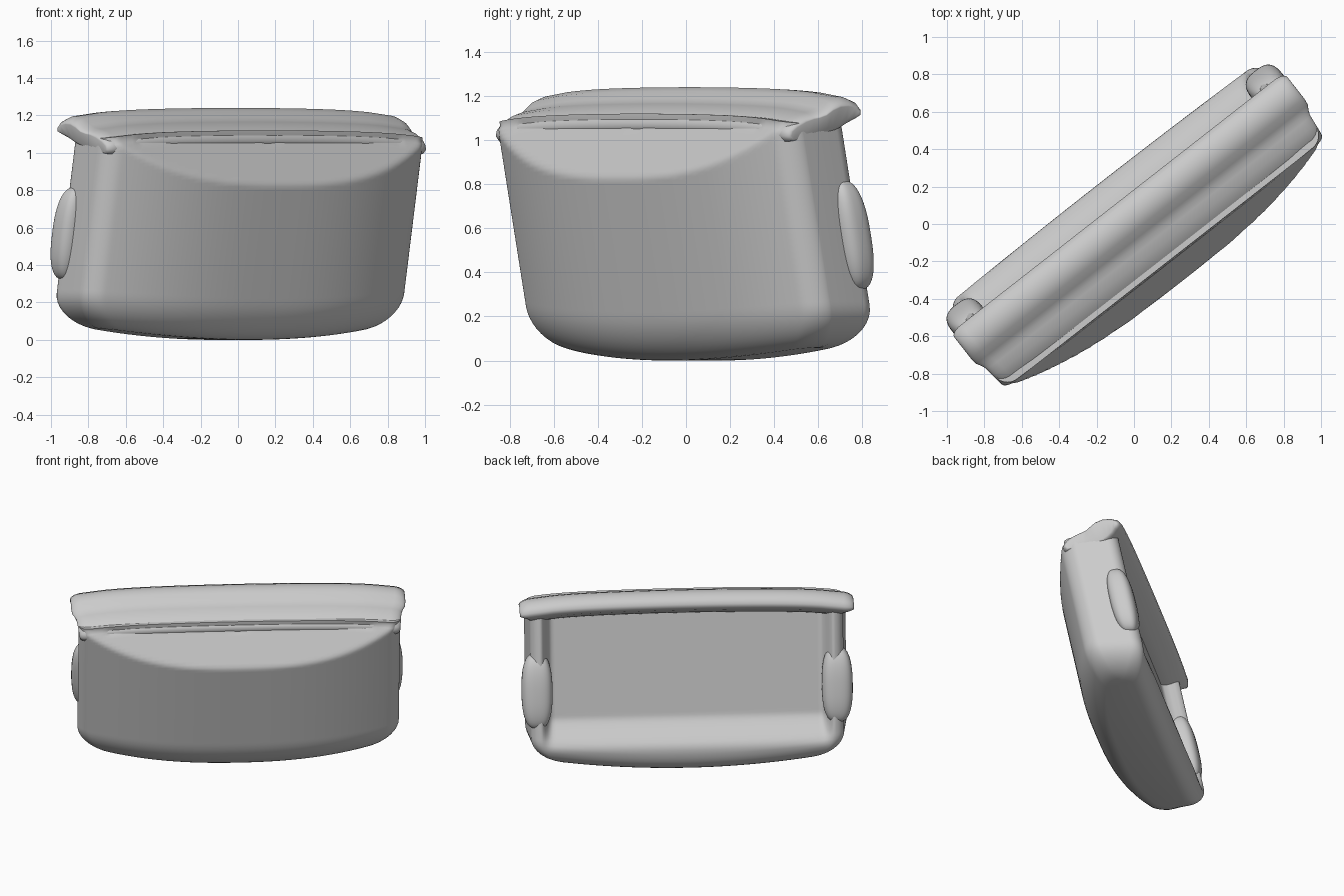
import bpy, bmesh
from math import sin, cos, pi, sqrt, radians, copysign

if "Cube" in bpy.data.objects:
    bpy.data.objects.remove(bpy.data.objects["Cube"])

ANG = radians(38)
L = 1.06


def place(u, w, z):
    # Leaning, diagonal frame: u = length, w = depth (back positive)
    v = w + 0.2 * max(0.0, 1.1 - z)
    return (u * cos(ANG) - v * sin(ANG), u * sin(ANG) + v * cos(ANG), z)


def smooth(a, b, x):
    t = min(1, max(0, (x - a) / (b - a)))
    return t * t * (3 - 2 * t)


def drop(u):
    # How far the top sinks towards the ends
    q = (u / L) ** 2
    return 0.02 * q + 0.022 * q ** 3


def loft(name, rings, angle=50):
    # Skin closed rings and cap the ends by pairing opposite points
    bm = bmesh.new()
    rows = [[bm.verts.new(p) for p in r] for r in rings]
    n = len(rows[0])
    for a, b in zip(rows, rows[1:]):
        for i in range(n):
            j = (i + 1) % n
            bm.faces.new((a[i], a[j], b[j], b[i]))
    for r in (rows[0], rows[-1]):
        for i in range(n // 2 - 1):
            bm.faces.new((r[i], r[i + 1], r[n - 2 - i], r[n - 1 - i]))
    bmesh.ops.recalc_face_normals(bm, faces=bm.faces)
    me = bpy.data.meshes.new(name)
    bm.to_mesh(me)
    bm.free()
    ob = bpy.data.objects.new(name, me)
    bpy.context.collection.objects.link(ob)
    bpy.context.view_layer.objects.active = ob
    ob.select_set(True)
    bpy.ops.object.shade_smooth_by_angle(angle=radians(angle))
    ob.select_set(False)
    return ob


def corner(u, half, r):
    # Depth lost near the rounded end of a row
    x = max(0.0, abs(u) - (half - r))
    return r - sqrt(max(0.0, r * r - x * x))


# Body: bowed front with a sloping cut, recessed back panel, rounded base
N = 80
samples = [-cos(pi * i / N) for i in range(N + 1)]
samples = [0.55 * s + 0.45 * sin(pi / 2 * s) for s in samples]
levels = [(1 - sin(a * pi / 20), 0.2 * (1 - cos(a * pi / 20))) for a in range(11)]
levels += [(0, 0.2 + 0.92 * k / 46) for k in range(1, 47)]
body = []
for inset, h in levels:
    front, back = [], []
    for s in samples:
        half = L - 0.2 * inset
        u = s * half
        q = (u / L) ** 2
        z = h + 0.09 * q * max(0, 1 - h / 0.6) - drop(u) * h / 1.12
        wf = -0.265 - 0.19 * (1 - q ** 1.4)
        cut = -0.28 - 0.175 * (1.06 - z) / 0.23
        wf = max(wf, cut) if z < 1.06 else -0.27
        wf += 0.14 * inset + corner(u, half, 0.08)
        wb = 0.1 - 0.14 * inset - corner(u, half, 0.08)
        wb -= 0.12 * (1 - smooth(0.91, 0.99, abs(u))) * smooth(0.18, 0.36, z)
        front.append(place(u * 1.025, wf, z))
        back.append(place(u, wb, z))
    body.append(front + back[::-1])
loft("body", body)

# Top rim: stepped profile (depth, height, half length) swept along the length
profile = [(0.145, 1.19, 1.13), (0.12, 1.22, 1.13),
           (0.07, 1.238, 1.13), (0.02, 1.24, 1.13), (-0.03, 1.222, 1.13),
           (-0.07, 1.19, 1.125), (-0.1, 1.172, 1.11), (-0.13, 1.165, 1.10),
           (-0.18, 1.15, 1.095), (-0.24, 1.12, 1.09), (-0.275, 1.09, 1.085),
           (-0.287, 1.06, 1.085), (-0.275, 1.03, 1.08), (-0.2, 1.03, 1.08),
           (-0.14, 1.04, 1.075), (-0.08, 1.05, 1.07), (-0.03, 1.06, 1.07),
           (0.01, 1.07, 1.07), (0.05, 1.09, 1.08), (0.09, 1.115, 1.09),
           (0.125, 1.14, 1.11), (0.145, 1.165, 1.13)]
R = 0.07
stations = [(R * (1 - sin(a * pi / 16)), cos(a * pi / 16)) for a in range(8, -1, -1)]
stations = [(R * (1 - cos(a * pi / 16)), sin(a * pi / 16)) for a in range(8, -1, -1)]
stations = [(R * (1 - cos(a * pi / 16)), cos(pi / 2 - a * pi / 16)) for a in range(9)]
ends = [(R * (1 - sin(a * pi / 16)), cos(a * pi / 16)) for a in range(8, -1, -1)]
path = [(-1, d, c) for d, c in ends]
path += [(-1 + 2 * k / 40, None, 1) for k in range(4, 37)]
path += [(1, d, c) for d, c in ends[::-1]]
rim = []
for t, d, c in path:
    ring = []
    for w, z, half in profile:
        u = t * (half - d) if d is not None else t * half
        mid = 1.13 + 0.25 * (w + 0.06)
        k = 0.6 + 0.4 * c
        ring.append(place(u, -0.065 + (w + 0.065) * (0.86 + 0.14 * c),
                          mid + (z - mid) * k - drop(u)))
    rim.append(ring)
loft("top_rim", rim, 60)


def power(x, e):
    return copysign(abs(x) ** e, x)


# Side lugs: soft rounded pads on both back corners
for side, label in ((-1, "left"), (1, "right")):
    lug = []
    for i in range(1, 24):
        a = -pi / 2 + pi * i / 24
        ring = []
        for j in range(32):
            b = 2 * pi * (j + 0.5) / 32
            r = power(cos(a), 0.7)
            ring.append(place(side * (1.015 + 0.105 * r * power(cos(b), 0.7)),
                              0.035 + 0.085 * r * power(sin(b), 0.7),
                              0.57 + 0.25 * power(sin(a), 0.8)))
        lug.append(ring)
    loft(label + "_lug", lug, 60)
